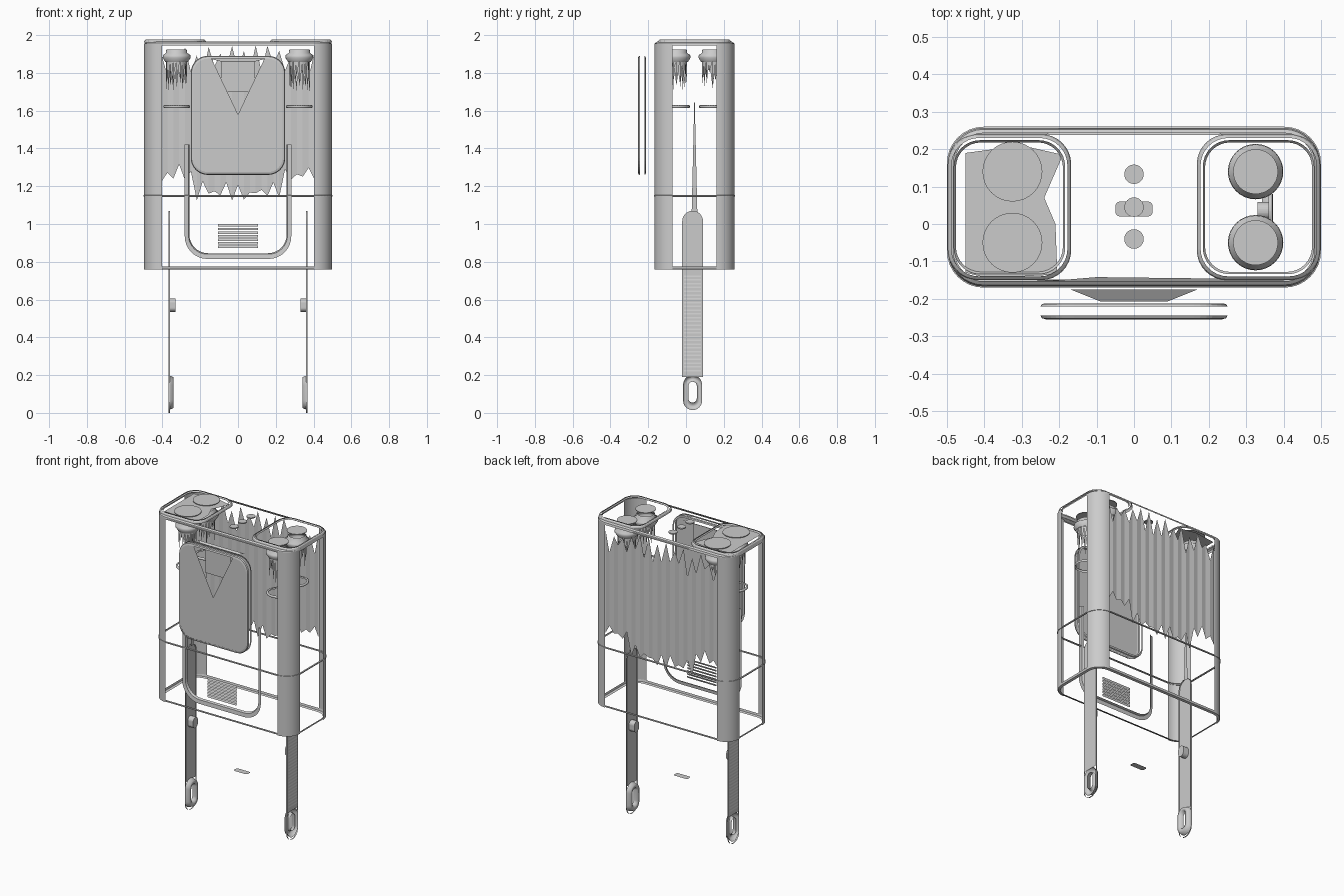
import bpy, math, random

if "Cube" in bpy.data.objects:
    bpy.data.objects.remove(bpy.data.objects["Cube"])
random.seed(4)
CY = 0.045
TAU = math.tau


def mesh(name, verts, faces, smooth=False):
    me = bpy.data.meshes.new(name)
    me.from_pydata([tuple(v) for v in verts], [], faces)
    me.update()
    ob = bpy.data.objects.new(name, me)
    bpy.context.collection.objects.link(ob)
    if smooth:
        for p in me.polygons:
            p.use_smooth = True
    return ob


def rrect(cx, cy, hx, hy, r, n=8):
    """Rounded rectangle outline, counter-clockwise."""
    pts = []
    for i, (sx, sy) in enumerate([(1, 1), (-1, 1), (-1, -1), (1, -1)]):
        for k in range(n + 1):
            a = math.pi / 2 * (i + k / n)
            pts.append((cx + sx * (hx - r) + r * math.cos(a), cy + sy * (hy - r) + r * math.sin(a)))
    return pts


def loft(name, rings, closed=True, cap=False, smooth=False):
    """Skin between rings of equal length."""
    n = len(rings[0])
    verts = [p for ring in rings for p in ring]
    faces = []
    for j in range(len(rings) - 1):
        for i in range(n if closed else n - 1):
            k = (i + 1) % n
            faces.append((j * n + i, j * n + k, (j + 1) * n + k, (j + 1) * n + i))
    if cap:
        faces.append(tuple(range((len(rings) - 1) * n, len(rings) * n)))
    return mesh(name, verts, faces, smooth)


def at_z(pts, z): return [(a, b, z) for a, b in pts]
def at_y(pts, y): return [(a, y, b) for a, b in pts]
def at_x(pts, x): return [(x, a, b) for a, b in pts]


def circle(cx, cy, r, n=32):
    return [(cx + r * math.cos(TAU * i / n), cy + r * math.sin(TAU * i / n)) for i in range(n)]


def shell(inset, z):
    return at_z(rrect(0, CY, 0.497 - inset, 0.212 - inset, 0.095 - inset), z)


# Rounded corner columns of the open case
for name, sx, sy in [("front_left", -1, -1), ("front_right", 1, -1),
                     ("back_left", -1, 1), ("back_right", 1, 1)]:
    arc = []
    for k in range(13):
        a = math.pi / 2 * k / 12
        arc.append((sx * (0.402 + 0.095 * math.cos(a)), CY + sy * (0.117 + 0.095 * math.sin(a))))
    if sx * sy < 0:
        arc.reverse()
    loft(name + "_corner", [at_z(arc, 0.76), at_z(arc, 1.15), at_z(arc, 1.955)], False, smooth=True)

# Rims and the seam around the case
loft("bottom_rim", [shell(0.0, 0.775), shell(0.003, 0.762), shell(0.018, 0.758)])
loft("seam_band", [shell(0.004, 1.144), shell(-0.003, 1.146), shell(-0.003, 1.152), shell(0.004, 1.154)])
loft("top_rim", [shell(0.0, 1.945), shell(0.004, 1.958), shell(0.014, 1.965)])
mesh("back_top_strip", [(-0.24, 0.238, 1.962), (0.24, 0.238, 1.962), (0.2, 0.257, 1.95), (-0.2, 0.257, 1.95)],
     [(0, 1, 2, 3)])
mesh("front_top_strip", [(-0.4, -0.167, 1.95), (0.4, -0.167, 1.95), (0.4, -0.148, 1.962), (-0.1, -0.142, 1.962)],
     [(0, 1, 2, 3)])

# Ragged, gently ribbed back wall
N = 26
top, low, mid, mid2 = [], [], [], []
for i in range(N + 1):
    x = -0.405 + 0.81 * i / N
    tall = i % 2 == 0
    y = 0.25 + (-0.002 if tall else 0.002)
    top.append((x, y, random.uniform(1.88, 1.95) if tall else random.uniform(1.74, 1.86)))
    mid.append((x, y, 1.36))
    mid2.append((x, y, 1.7))
    base = 1.14 + 0.1 * (abs(x) > 0.24)
    low.append((x, y, base + random.uniform(-0.02, 0.03) if tall else base + random.uniform(0.02, 0.09)))
loft("back_wall", [low, mid, mid2, top], False)

# Lid outlines
for side, s in (("left", -1), ("right", 1)):
    def lid(inset, z, s=s):
        return at_z(rrect(s * 0.333, CY, 0.165 - inset, 0.195 - inset, 0.08 - inset * 0.6), z)
    loft(side + "_lid_outer_rim", [lid(0, 1.96), lid(0.003, 1.97), lid(0.01, 1.976)])
    loft(side + "_lid_inner_rim", [lid(0.016, 1.976), lid(0.022, 1.968)])
mesh("left_lid_plate", [(-0.45, -0.13, 1.965), (-0.39, -0.145, 1.965), (-0.205, -0.135, 1.965), (-0.21, 0.0, 1.965),
                        (-0.24, 0.07, 1.965), (-0.19, 0.185, 1.965), (-0.3, 0.21, 1.965), (-0.45, 0.19, 1.965)],
     [tuple(range(8))])

# Four caps with collars, torn sleeves and lower rings
for s in (-1, 1):
    for cy in (-0.05, 0.14):
        cx = s * 0.325
        r = 0.08 if s < 0 else 0.06
        z = 1.978 if s < 0 else 1.955
        loft("cap_disc", [at_z(circle(cx, cy, r), z - 0.004), at_z(circle(cx, cy, r), z)], cap=True)
        prof = [(0.05, 1.925), (0.056, 1.92), (0.056, 1.905), (0.072, 1.895), (0.074, 1.88), (0.06, 1.858)]
        loft("cap_collar", [at_z(circle(cx, cy, q), h) for q, h in prof], smooth=True)
        sl_v, sl_f = [], []
        ring = circle(cx, cy, 0.055, 20)
        for i in range(20):
            a, b = ring[i], ring[(i + 1) % 20]
            k = len(sl_v)
            sl_v += [(a[0], a[1], 1.86), (b[0], b[1], 1.86), (a[0], a[1], random.uniform(1.7, 1.82))]
            sl_f.append((k, k + 1, k + 2))
        mesh("cap_sleeve", sl_v, sl_f)
        loft("holder_ring", [at_z(circle(cx, cy, q), h) for q, h in
                             [(0.066, 1.614), (0.07, 1.618), (0.07, 1.626), (0.064, 1.63), (0.058, 1.626)]],
             smooth=True)

# Three small indicator buttons between the lids
for cy in (-0.04, 0.045, 0.133):
    loft("top_button", [at_z(circle(0, cy, 0.026, 24), 1.955), at_z(circle(0, cy, 0.026, 24), 1.962)], cap=True)

# Raised front pad: notched face, edge bevels and mount
out = rrect(0, 1.575, 0.235, 0.3, 0.075)
face = [(0.14, 1.875), (0.0, 1.58), (-0.14, 1.875)] + out[9:] + out[:9]
mesh("front_pad_face", at_y(face, -0.254), [tuple(range(len(face)))])


def pad(inset, y):
    return at_y(rrect(0, 1.575, 0.25 - inset, 0.315 - inset, 0.09 - inset), y)


loft("front_pad_front_edge", [pad(0, -0.244), pad(0.004, -0.252), pad(0.015, -0.255)])
loft("front_pad_back_edge", [pad(0, -0.22), pad(0.004, -0.214), pad(0.014, -0.212)])
mesh("pad_mount", [(-0.09, -0.207, 1.7), (0.09, -0.207, 1.7), (0.09, -0.207, 1.86), (-0.09, -0.207, 1.86),
                   (-0.17, -0.175, 1.88), (0.17, -0.175, 1.88)], [(0, 1, 2, 3), (3, 2, 5, 4)])


# U-shaped front frame
def u_path(h, zb, r):
    p = [(-h, 1.42)]
    for c, a0 in ((-1, math.pi), (1, 1.5 * math.pi)):
        p += [(c * (h - r) + r * math.cos(a0 + k * math.pi / 16), zb + r + r * math.sin(a0 + k * math.pi / 16))
              for k in range(9)]
    return p + [(h, 1.42)]


loft("front_frame", [at_y(u_path(0.282, 0.815, 0.12), -0.168), at_y(u_path(0.262, 0.84, 0.1), -0.165),
                     at_y(u_path(0.258, 0.845, 0.1), -0.15)], False)

# Front vent slats
for i in range(7):
    z = 0.872 + i * 0.019
    mesh("vent_slat", [(-0.105, -0.165, z), (0.105, -0.165, z), (0.105, -0.16, z + 0.013), (-0.105, -0.16, z + 0.013)],
         [(0, 1, 2, 3)])

# Hanging side straps with a slotted end, rungs and a stud
for side, s in (("left", -1), ("right", 1)):
    def stad(hw, z0, z1):
        return rrect(0.035, (z0 + z1) / 2, hw, (z1 - z0) / 2, hw * 0.999)
    body = [p for p in stad(0.055, 0.0, 1.07) if p[1] > 0.5] + [(-0.02, 0.19), (0.09, 0.19)]
    xo = s * 0.368
    mesh(side + "_strap", at_x(body, xo), [tuple(range(len(body)))])
    edge = stad(0.055, 0.0, 1.07)
    loft(side + "_strap_edge", [at_x(edge, xo), at_x(edge, xo - s * 0.008)], smooth=True)
    loft(side + "_strap_loop", [at_x(stad(0.05, 0.015, 0.2), xo), at_x(stad(0.045, 0.025, 0.19), s * 0.342),
                                at_x(stad(0.026, 0.05, 0.17), s * 0.342), at_x(stad(0.022, 0.055, 0.165), xo)],
         smooth=True)
    for i in range(26):
        z = 0.22 + i * 0.02
        mesh(side + "_strap_rung", [(s * 0.371, -0.01, z), (s * 0.371, 0.08, z), (s * 0.369, 0.08, z + 0.008),
                                    (s * 0.369, -0.01, z + 0.008)], [(0, 1, 2, 3)])
    stud = rrect(0.035, 0.57, 0.024, 0.035, 0.023)
    loft(side + "_strap_stud", [at_x(stud, xo), at_x(stud, s * 0.33)], cap=True)
    # Thin blade rising above the strap
    mesh(side + "_blade", [(s * 0.36, 0.03, 1.06), (s * 0.36, 0.06, 1.06), (s * 0.36, 0.045, 1.7)], [(0, 1, 2)])

# Small plate hanging below the case
mesh("lower_plate", at_z(rrect(0, 0.04, 0.05, 0.02, 0.012, 3), 0.34), [tuple(range(16))])
